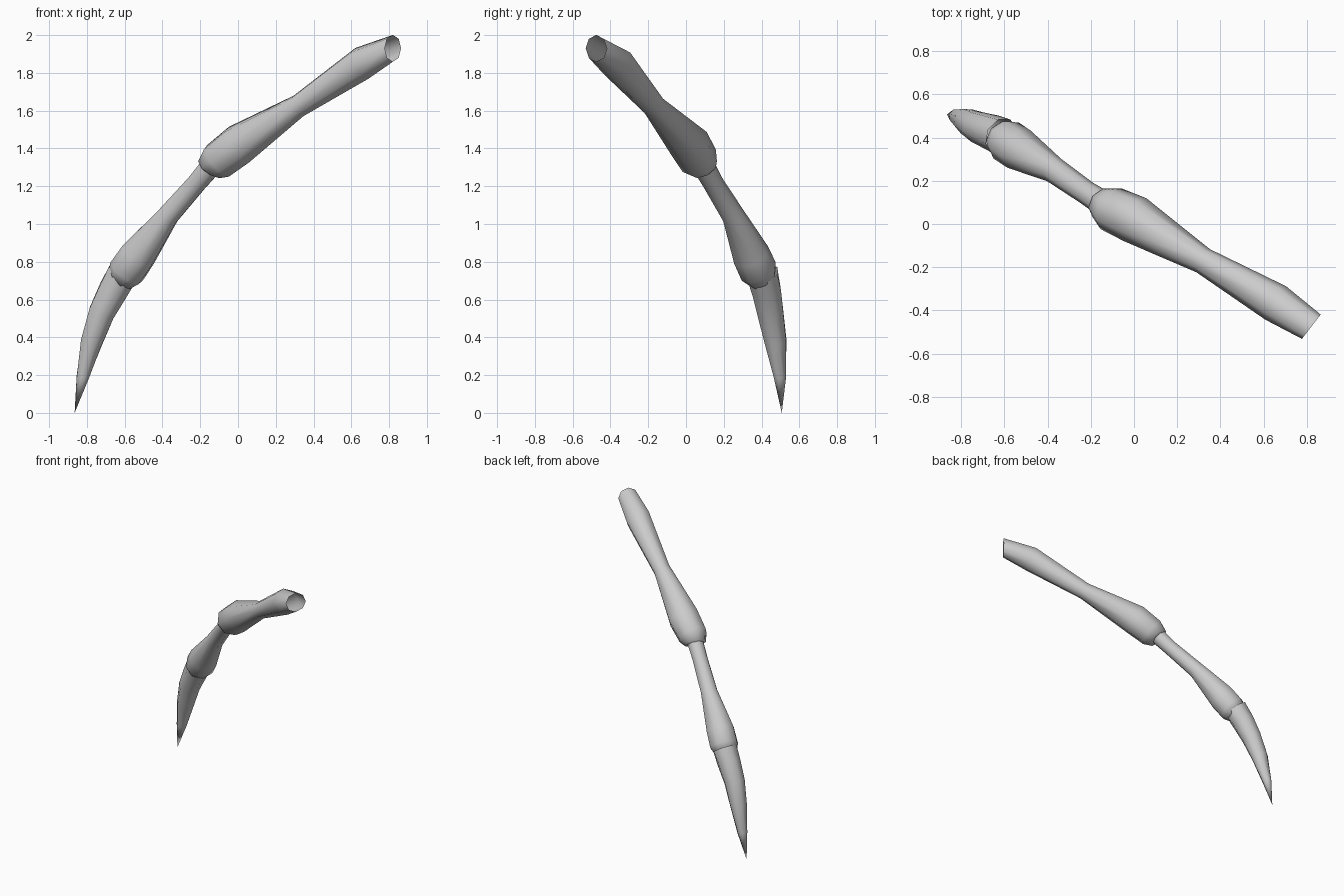
import bpy, bmesh, math
from mathutils import Vector

if "Cube" in bpy.data.objects:
    bpy.data.objects.remove(bpy.data.objects["Cube"])

SIDES = 8


def loft(name, rings, first_normal=None, tip=None):
    """Skin octagonal rings (x, y, z, radius) along a path, optionally closing to a point."""
    pts = [Vector(r[:3]) for r in rings]
    path = pts + ([Vector(tip)] if tip else [])
    bm = bmesh.new()
    loops = []
    for i, p in enumerate(pts):
        a, b = path[max(i - 1, 0)], path[min(i + 1, len(path) - 1)]
        n = (b - a).normalized()
        if 0 < i < len(path) - 1:
            d1, d2 = (p - a).normalized(), (b - p).normalized()
            n = (d1 + d2).normalized()
        if i == 0 and first_normal:
            n = Vector(first_normal).normalized()
        side = Vector((0, 0, 1)).cross(n).normalized()
        up = n.cross(side)
        r = rings[i][3]
        loops.append([bm.verts.new(p + r * (math.cos(t) * up + math.sin(t) * side))
                      for t in (k * math.tau / SIDES for k in range(SIDES))])
    for l0, l1 in zip(loops, loops[1:]):
        for k in range(SIDES):
            j = (k + 1) % SIDES
            bm.faces.new((l0[k], l0[j], l1[j], l1[k]))
    if tip:
        v = bm.verts.new(tip)
        for k in range(SIDES):
            bm.faces.new((loops[-1][k], loops[-1][(k + 1) % SIDES], v))
    bmesh.ops.recalc_face_normals(bm, faces=bm.faces)
    me = bpy.data.meshes.new(name)
    bm.to_mesh(me)
    bm.free()
    ob = bpy.data.objects.new(name, me)
    bpy.context.collection.objects.link(ob)
    bpy.context.view_layer.objects.active = ob
    ob.select_set(True)
    bpy.ops.object.shade_smooth_by_angle(angle=math.radians(50))
    ob.select_set(False)
    return ob


# Upper leg segment, open at the hip end and turned in at the knee
loft("upper_segment", [
    (0.82, -0.475, 1.93, 0.071),
    (0.655, -0.365, 1.85, 0.091),
    (0.32, -0.17, 1.625, 0.062),
    (0.005, 0.02, 1.42, 0.112),
    (-0.105, 0.07, 1.335, 0.106),
    (-0.145, 0.095, 1.295, 0.078),
    (-0.15, 0.10, 1.285, 0.05),
], first_normal=(-0.79, 0.61, 0))

# Middle leg segment
loft("middle_segment", [
    (-0.135, 0.09, 1.315, 0.06),
    (-0.22, 0.145, 1.215, 0.055),
    (-0.37, 0.25, 1.045, 0.061),
    (-0.53, 0.345, 0.835, 0.101),
    (-0.59, 0.385, 0.748, 0.102),
    (-0.617, 0.405, 0.712, 0.08),
    (-0.622, 0.41, 0.705, 0.05),
], first_normal=(-0.55, 0.35, -0.65))

# Curved pointed claw
loft("claw", [
    (-0.612, 0.405, 0.735, 0.088),
    (-0.66, 0.425, 0.65, 0.083),
    (-0.722, 0.447, 0.53, 0.074),
    (-0.775, 0.475, 0.375, 0.061),
    (-0.822, 0.497, 0.19, 0.035),
], first_normal=(-0.5, 0.25, -0.75), tip=(-0.865, 0.507, 0.0))
